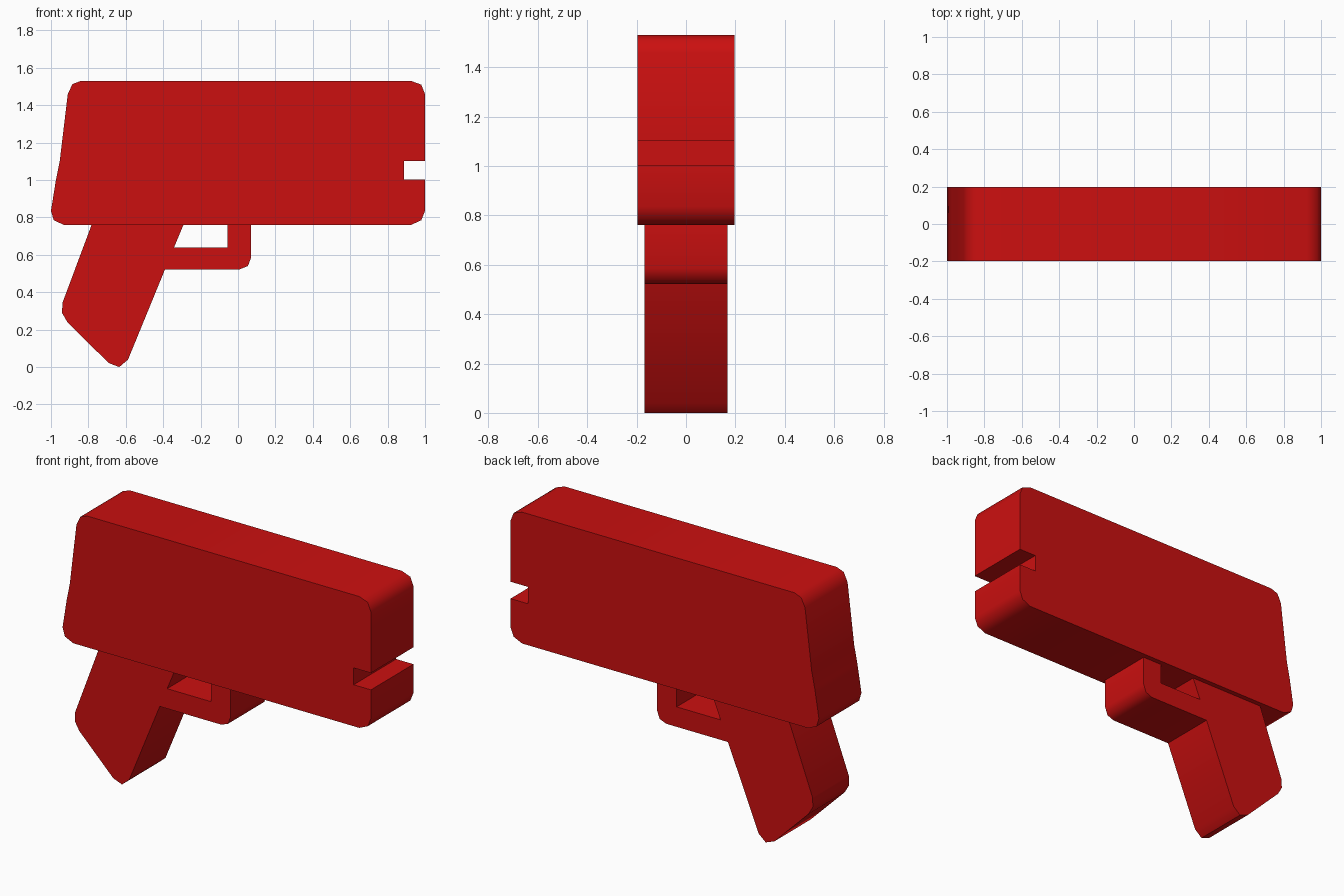
import bpy, bmesh, math

if "Cube" in bpy.data.objects:
    bpy.data.objects.remove(bpy.data.objects["Cube"])

red = bpy.data.materials.new("red_plastic")
red.diffuse_color = (0.6, 0.005, 0.005, 1)
red.use_nodes = True
red.node_tree.nodes["Principled BSDF"].inputs["Base Color"].default_value = red.diffuse_color


def extrude_profile(name, points, half_width):
    """Extrude an x/z outline symmetrically along y."""
    bm = bmesh.new()
    face = bm.faces.new([bm.verts.new((x, -half_width, z)) for x, z in points])
    new = bmesh.ops.extrude_face_region(bm, geom=[face])["geom"]
    verts = [g for g in new if isinstance(g, bmesh.types.BMVert)]
    bmesh.ops.translate(bm, verts=verts, vec=(0, 2 * half_width, 0))
    bmesh.ops.recalc_face_normals(bm, faces=bm.faces)
    mesh = bpy.data.meshes.new(name)
    bm.to_mesh(mesh)
    bm.free()
    mesh.materials.append(red)
    obj = bpy.data.objects.new(name, mesh)
    bpy.context.collection.objects.link(obj)
    bpy.ops.object.select_all(action='DESELECT')
    obj.select_set(True)
    bpy.context.view_layer.objects.active = obj
    bpy.ops.object.shade_smooth_by_angle(angle=math.radians(50))
    return obj


# Main body with softened corners and the slot in its nose
extrude_profile("body", [
    (-0.93, 0.76), (0.925, 0.76), (0.98, 0.785), (1.0, 0.835),
    (1.0, 1.003), (0.888, 1.003), (0.888, 1.102), (1.0, 1.102),
    (1.0, 1.46), (0.98, 1.51), (0.925, 1.53),
    (-0.84, 1.53), (-0.885, 1.513), (-0.91, 1.46),
    (-0.953, 1.102), (-0.973, 1.003), (-1.0, 0.835), (-0.985, 0.785),
], 0.197)

# Slanted grip with the guard loop in front of it
extrude_profile("grip_and_guard", [
    (-0.783, 0.76), (-0.938, 0.345), (-0.941, 0.29), (-0.912, 0.24),
    (-0.692, 0.022), (-0.635, 0.0), (-0.588, 0.04), (-0.39, 0.523),
    (0.01, 0.523), (0.053, 0.54), (0.07, 0.585), (0.07, 0.76),
    (-0.057, 0.76), (-0.057, 0.64), (-0.342, 0.64), (-0.292, 0.76),
], 0.168)
